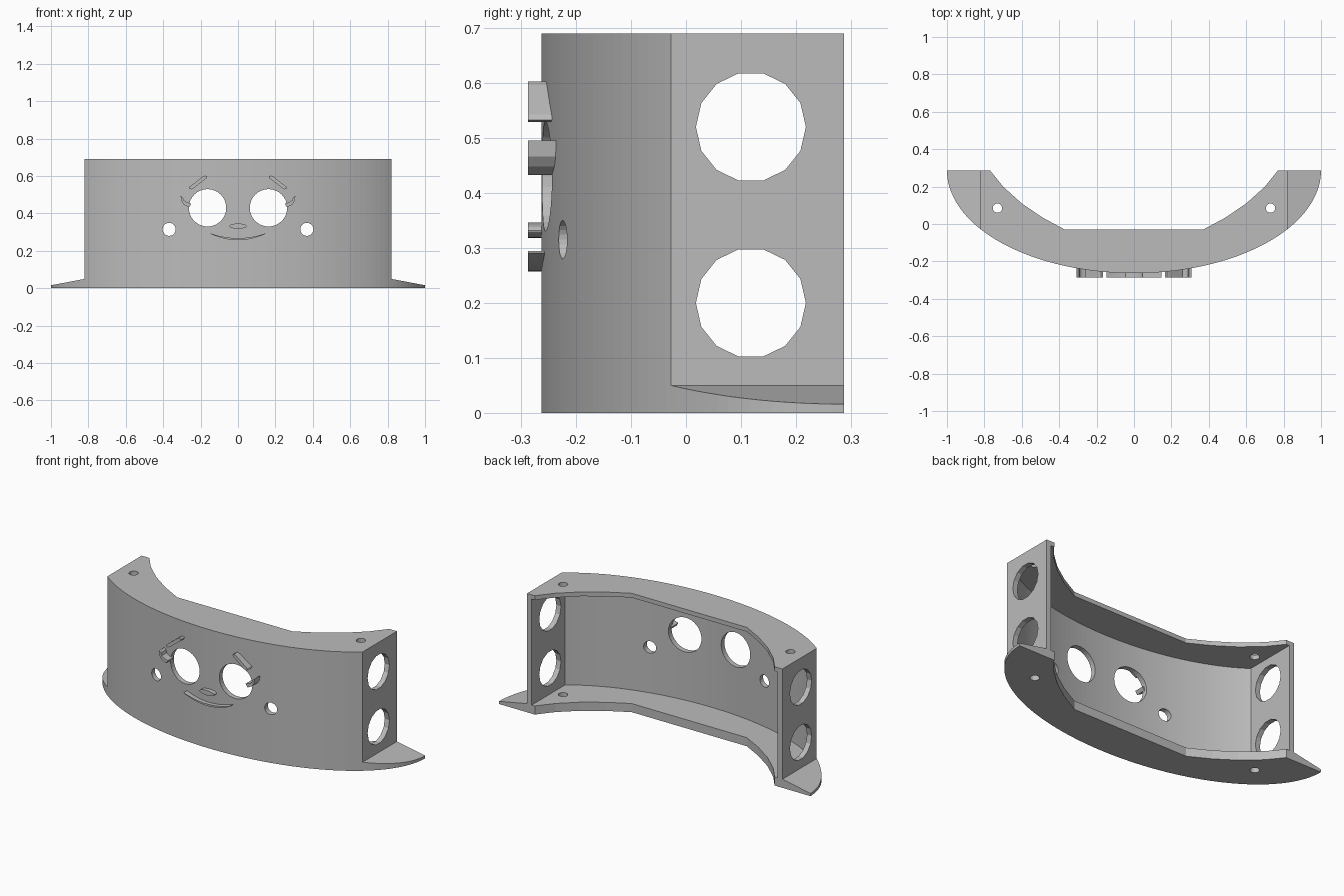
import bpy
import bmesh
from math import sin, cos, pi, sqrt

if "Cube" in bpy.data.objects:
    bpy.data.objects.remove(bpy.data.objects["Cube"], do_unlink=True)

grey = bpy.data.materials.new("plain grey")
grey.use_nodes = True
grey.diffuse_color = (0.5, 0.5, 0.5, 1)
grey.node_tree.nodes["Principled BSDF"].inputs["Base Color"].default_value = (0.5, 0.5, 0.5, 1)

BACK, HEIGHT, SIDE = 0.287, 0.69, 0.82
AXES = {"x": lambda p, d: (d, p[0], p[1]),
        "y": lambda p, d: (p[0], d, p[1]),
        "z": lambda p, d: (p[0], p[1], d)}


def prism(name, points, axis, start, end):
    """Extrude a flat outline along one axis."""
    bm = bmesh.new()
    place = AXES[axis]
    low = [bm.verts.new(place(p, start)) for p in points]
    high = [bm.verts.new(place(p, end)) for p in points]
    bm.faces.new(low)
    bm.faces.new(high)
    for i in range(len(points)):
        j = (i + 1) % len(points)
        bm.faces.new((low[i], low[j], high[j], high[i]))
    bmesh.ops.recalc_face_normals(bm, faces=bm.faces)
    mesh = bpy.data.meshes.new(name)
    bm.to_mesh(mesh)
    bm.free()
    mesh.materials.append(grey)
    obj = bpy.data.objects.new(name, mesh)
    bpy.context.collection.objects.link(obj)
    return obj


def ellipse(cx, cy, rx, ry, sides):
    return [(cx + rx * cos(2 * pi * i / sides), cy + ry * sin(2 * pi * i / sides))
            for i in range(sides)]


def bow(rx, ry, limit, steps=80):
    """Front half of an ellipse, kept within x = +-limit."""
    pts = []
    for i in range(steps + 1):
        x = limit * sin(pi * (i / steps - 0.5))
        pts.append((x, BACK - ry * sqrt(max(0, 1 - (x / rx) ** 2))))
    return pts


def cut(target, cutter):
    """Subtract the cutter and remove it."""
    mod = target.modifiers.new("cut", "BOOLEAN")
    mod.operation = "DIFFERENCE"
    mod.solver = "EXACT"
    mod.object = cutter
    bpy.context.view_layer.update()
    graph = bpy.context.evaluated_depsgraph_get()
    mesh = bpy.data.meshes.new_from_object(target.evaluated_get(graph))
    target.modifiers.clear()
    target.data = mesh
    bpy.data.objects.remove(cutter, do_unlink=True)


# Curved body
body = prism("curved_body", bow(1, 0.55, 1), "z", 0, HEIGHT)

# Trim both ends down to thin sloping flanges
for s in (-1, 1):
    wedge = [(s * SIDE, 0.05), (s * 1.1, -0.003), (s * 1.1, 0.8), (s * SIDE, 0.8)]
    cut(body, prism("flange_cutter", wedge, "y", -0.5, 0.5))

# Open back of the top and bottom plates
edge = [(0.79, 0.31), (0.77, BACK), (0.70, 0.20), (0.60, 0.11), (0.49, 0.035), (0.37, -0.03)]
cut(body, prism("opening_cutter", edge + [(-x, y) for x, y in reversed(edge)], "z", -0.1, 0.8))

# Hollow between the plates
hollow = bow(0.975, 0.52, 0.79) + [(0.79, 0.35), (-0.79, 0.35)]
cut(body, prism("hollow_cutter", hollow, "z", 0.05, HEIGHT - 0.025))

# Round holes in the end walls
for z in (0.2, 0.52):
    cut(body, prism("end_hole_cutter", ellipse(0.118, z, 0.1, 0.1, 14), "x", -0.9, 0.9))

# Eye, cheek and screw holes
for s in (-1, 1):
    cut(body, prism("eye_cutter", ellipse(s * 0.163, 0.43, 0.1, 0.1, 32), "y", -0.5, 0))
    cut(body, prism("cheek_cutter", ellipse(s * 0.368, 0.315, 0.035, 0.035, 24), "y", -0.5, 0.1))
    cut(body, prism("screw_cutter", ellipse(s * 0.73, 0.085, 0.025, 0.025, 20), "z", -0.1, 0.8))

# Raised face details
FACE = -0.287
brow = [(0.165, 0.598), (0.176, 0.603), (0.19, 0.596), (0.258, 0.543),
        (0.262, 0.533), (0.25, 0.529), (0.236, 0.536), (0.17, 0.587)]
lash = [(0.25, 0.452), (0.262, 0.433), (0.29, 0.448), (0.303, 0.466),
        (0.307, 0.495), (0.295, 0.486), (0.29, 0.47), (0.275, 0.46)]
for s, side in ((1, "left"), (-1, "right")):
    prism(side + "_eyebrow", [(s * x, z) for x, z in brow], "y", FACE, -0.235)
    prism(side + "_eyelash", [(s * x, z) for x, z in lash], "y", FACE, -0.23)
prism("nose", ellipse(0, 0.332, 0.047, 0.014, 28), "y", FACE, -0.245)

# Smiling crescent mouth
xs = [-0.148 + 0.296 * i / 20 for i in range(21)]
lower = [(x, 0.257 + 0.034 * (x / 0.148) ** 2) for x in xs]
upper = [(x, 0.268 + 0.026 * (x / 0.148) ** 2) for x in reversed(xs)]
prism("mouth", lower + upper, "y", FACE, -0.24)
